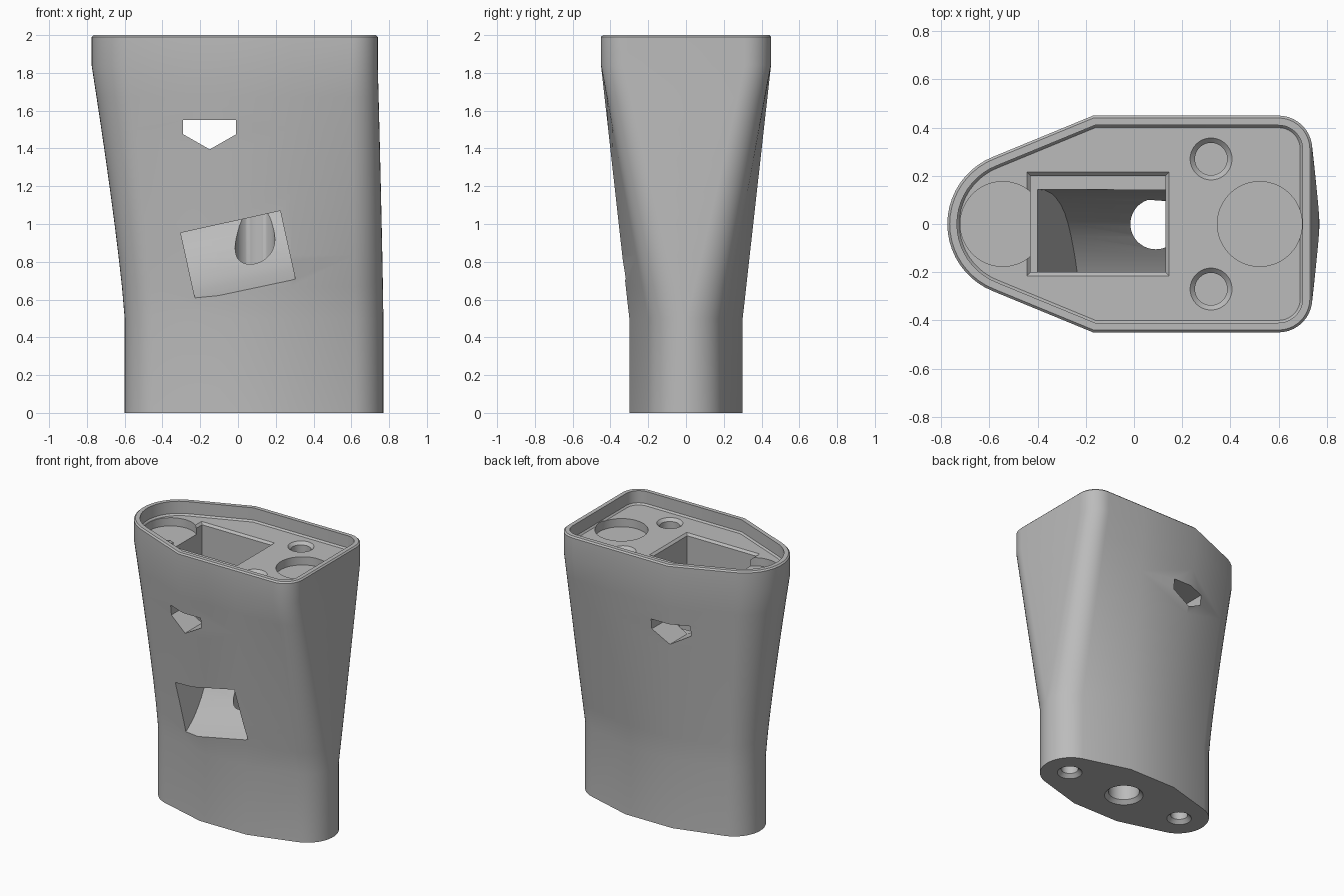
import bpy, bmesh
from math import sin, cos, radians, pi

if "Cube" in bpy.data.objects:
    bpy.data.objects.remove(bpy.data.objects["Cube"])

grey = bpy.data.materials.new("plain grey")
grey.use_nodes = True
grey.diffuse_color = (0.5, 0.5, 0.5, 1)
grey.node_tree.nodes["Principled BSDF"].inputs["Base Color"].default_value = (0.5, 0.5, 0.5, 1)


def loft(name, rings):
    """Closed solid skinned through rings of equal point count."""
    bm = bmesh.new()
    loops = [[bm.verts.new(p) for p in ring] for ring in rings]
    n = len(loops[0])
    for a, b in zip(loops, loops[1:]):
        for i in range(n):
            j = (i + 1) % n
            bm.faces.new((a[i], a[j], b[j], b[i]))
    bm.faces.new(loops[0][::-1])
    bm.faces.new(loops[-1])
    bmesh.ops.recalc_face_normals(bm, faces=bm.faces)
    mesh = bpy.data.meshes.new(name)
    bm.to_mesh(mesh)
    bm.free()
    mesh.materials.append(grey)
    obj = bpy.data.objects.new(name, mesh)
    bpy.context.collection.objects.link(obj)
    return obj


def arc(cx, cy, r, start, end, steps=10):
    angles = [radians(start + (end - start) * i / steps) for i in range(steps + 1)]
    return [(cx + r * cos(a), cy + r * sin(a)) for a in angles]


def mirrored(half):
    return half + [(x, -y) for x, y in half[-2::-1]]


def top_outline(d=0):
    w = 0.45 - d
    return mirrored(arc(0.6, 0.31, 0.14 - d, 0, 90) + [(0.29, w), (-0.17 + d * 0.2, w)]
                    + arc(-0.475, 0, 0.3 - d, 112, 180))


def foot_outline():
    return mirrored(arc(0.56, 0, 0.21, 3, 73) + [(0.28, 0.3), (-0.1, 0.3)]
                    + arc(-0.39, 0, 0.21, 107, 180))


def at(points, z):
    return [(x, y, z) for x, y in points]


def blend(t):
    """Section between foot and top, with a slightly hollow flare along x."""
    s = t ** 1.2
    return [(a[0] + (b[0] - a[0]) * s, a[1] + (b[1] - a[1]) * t)
            for a, b in zip(foot_outline(), top_outline())]


# Body: straight foot, flared middle, straight collar with a softened lip
flare = [at(blend(i / 8), 0.5 + 1.34 * i / 8) for i in range(9)]
body = loft("holder_body", [at(foot_outline(), 0)] + flare
            + [at(top_outline(), 1.99), at(top_outline(0.01), 2)])


def hole(name, x, y, r, steps):
    """Round cutter; steps are (height, extra radius)."""
    return loft(name, [at(arc(x, y, r + e, 0, 354, 59), z) for z, e in steps])


def box(x0, x1, w, e):
    return [(x0 - e, -w - e), (x1 + e, -w - e), (x1 + e, w + e), (x0 - e, w + e)]


FLOOR = 1.9
cutters = []

# Shallow tray inside the rim
cutters.append(loft("tray_cut", [at(top_outline(0.05), FLOOR),
                                 at(top_outline(0.04), FLOOR + 0.012),
                                 at(top_outline(0.04), 2.1)]))

# Vertical shaft with a chamfered mouth
cutters.append(loft("shaft_cut", [at(box(-0.43, 0.13, 0.2, e), z) for z, e in
                                  ((1.39, 0), (1.885, 0), (FLOOR, 0.015), (1.93, 0.015))]))

# Tilted chute curving out through the front
ramp = [(-0.6, -0.09), (-0.32, 0), (-0.26, 0.025), (-0.2, 0.058), (-0.15, 0.09),
        (-0.1, 0.13), (-0.05, 0.175), (0, 0.23), (0.045, 0.295), (0.08, 0.37),
        (0.108, 0.46), (0.127, 0.55), (0.14, 0.67), (0.145, 0.85)]
profile = ramp + [(-0.2, 0.85), (-0.2, 0.37), (-0.6, 0.37)]
tilt = radians(12.5)
cutters.append(loft("chute_cut", [
    [(0.04 + u * cos(tilt) - w * sin(tilt), y, 0.65 + u * sin(tilt) + w * cos(tilt))
     for y, w in profile] for u in (-0.27, 0.27)]))

# Five-sided window through front and back
window = [(-0.29, 1.55), (-0.29, 1.475), (-0.15, 1.395), (-0.01, 1.475), (-0.01, 1.55)]
cutters.append(loft("window_cut", [[(x, y, z) for x, z in window] for y in (-0.7, 0.7)]))

# Round recesses and chamfered sockets in the tray floor
for x in (-0.545, 0.522):
    cutters.append(hole("disc_recess_cut", x, 0, 0.176, ((FLOOR - 0.06, 0), (FLOOR + 0.008, 0))))
for y in (-0.27, 0.27):
    cutters.append(hole("socket_cut", 0.32, y, 0.067,
                        ((FLOOR - 0.12, 0), (FLOOR - 0.02, 0), (FLOOR, 0.02), (FLOOR + 0.03, 0.02))))

# Chamfered holes in the underside
for x, r, depth in ((-0.4, 0.058, 0.25), (0.09, 0.105, 1.1), (0.57, 0.058, 0.25)):
    cutters.append(hole("foot_hole_cut", x, 0, r,
                        ((-0.05, 0.026), (0, 0.026), (0.026, 0), (depth, 0))))

# Carve the body
bpy.context.view_layer.objects.active = body
for cutter in cutters:
    cutter.hide_render = True
    mod = body.modifiers.new("carve", "BOOLEAN")
    mod.operation = "DIFFERENCE"
    mod.solver = "EXACT"
    mod.object = cutter
    bpy.ops.object.modifier_apply(modifier=mod.name)
for cutter in cutters:
    bpy.data.objects.remove(cutter)

bpy.ops.object.select_all(action="DESELECT")
body.select_set(True)
bpy.ops.object.shade_smooth_by_angle(angle=pi / 6)
